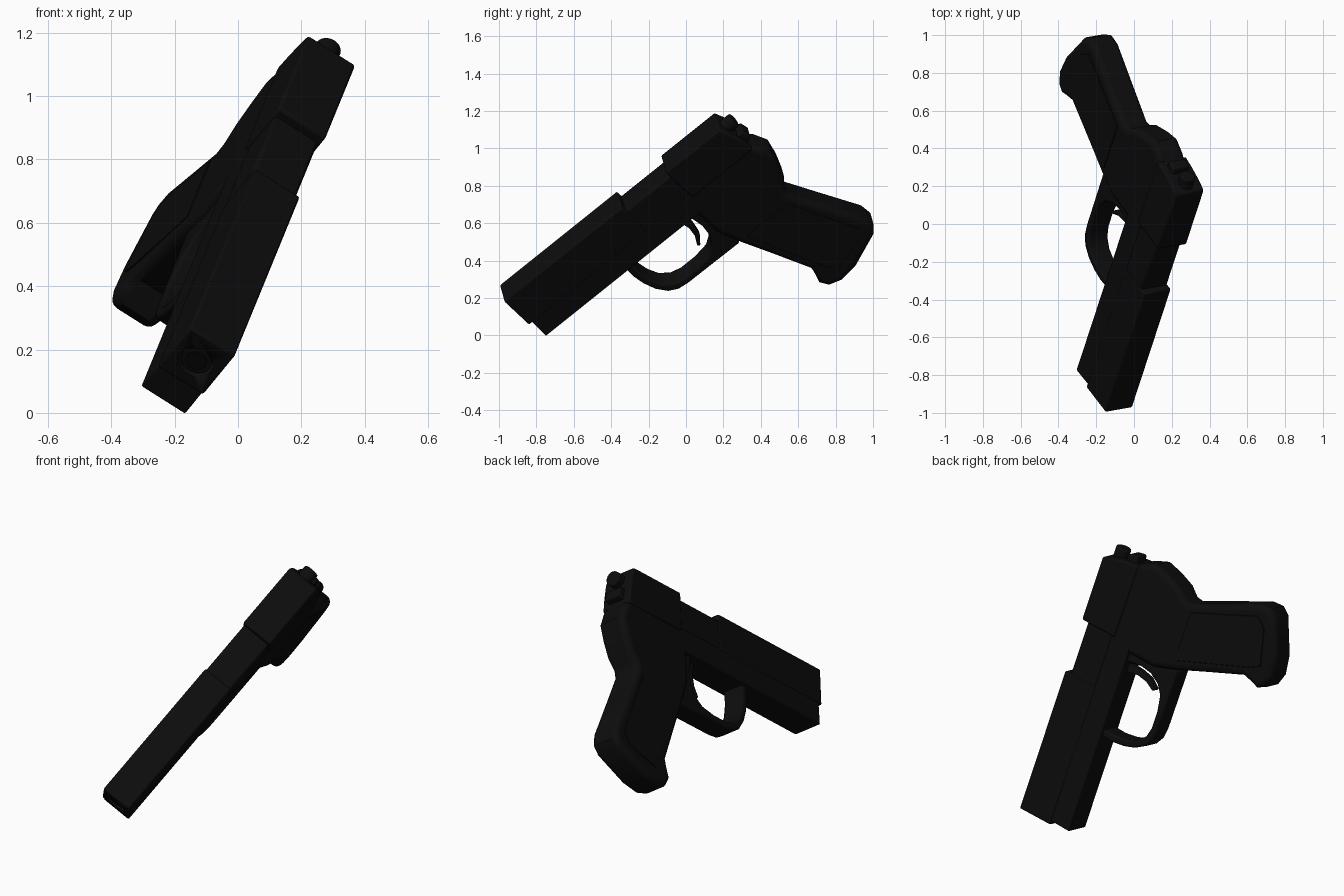
import bpy, bmesh, math
from mathutils import Matrix, Vector

if "Cube" in bpy.data.objects:
    bpy.data.objects.remove(bpy.data.objects["Cube"])

# Local axes: X = width, Y = backward along the barrel, Z = up; tilted into place
B = Vector((0.248, 0.756, 0.605)).normalized()
S = Vector((0.837, 0.149, -0.528))
S = (S - B * S.dot(B)).normalized()
U = S.cross(B)
POSE = Matrix((S, B, U)).transposed().to_4x4()
POSE.translation = Vector((-0.08, -0.985, 0.225))


def material(name, v):
    m = bpy.data.materials.new(name)
    m.diffuse_color = (v, v, v, 1)
    m.use_nodes = True
    m.node_tree.nodes["Principled BSDF"].inputs["Base Color"].default_value = m.diffuse_color
    return m


black = material("matte_black", 0.004)
dark = material("bore_black", 0.0025)


def finish(bm, name, mat, bevel=0.0, segments=2):
    bmesh.ops.recalc_face_normals(bm, faces=bm.faces)
    me = bpy.data.meshes.new(name)
    bm.to_mesh(me)
    bm.free()
    ob = bpy.data.objects.new(name, me)
    bpy.context.collection.objects.link(ob)
    ob.matrix_world = POSE
    me.materials.append(mat)
    if bevel:
        mod = ob.modifiers.new("bevel", "BEVEL")
        mod.width = bevel
        mod.segments = segments
        mod.limit_method = "ANGLE"
        mod.angle_limit = math.radians(55)
    bpy.context.view_layer.objects.active = ob
    ob.select_set(True)
    bpy.ops.object.shade_smooth_by_angle(angle=math.radians(35))
    ob.select_set(False)
    return ob


def plate(name, pts, half, bevel=0.0, segments=2, mat=black, x=0.0):
    """Side profile of (back, up) points extruded across the width."""
    bm = bmesh.new()
    f = bm.faces.new([bm.verts.new((x - half, b, u)) for b, u in pts])
    ext = bmesh.ops.extrude_face_region(bm, geom=[f])["geom"]
    bmesh.ops.translate(bm, vec=(2 * half, 0, 0),
                        verts=[v for v in ext if isinstance(v, bmesh.types.BMVert)])
    return finish(bm, name, mat, bevel, segments)


def rod(name, b0, b1, u, r, mat=black, bevel=0.0):
    """Cylinder lying along the barrel."""
    bm = bmesh.new()
    m = Matrix.Translation((0, (b0 + b1) / 2, u)) @ Matrix.Rotation(math.pi / 2, 4, "X")
    bmesh.ops.create_cone(bm, cap_ends=True, segments=32, radius1=r, radius2=r,
                          depth=b1 - b0, matrix=m)
    return finish(bm, name, mat, bevel)


# Slide: front shroud, lowered ejection section, rear block
shroud = plate("slide_front", [(0, 0), (0.83, 0), (0.83, -0.21), (0, -0.21)], 0.085, 0.008)
plate("slide_middle", [(0.80, -0.036), (1.16, -0.036), (1.16, -0.21), (0.80, -0.21)], 0.082, 0.012)
plate("slide_rear", [(1.14, 0), (1.52, 0), (1.54, -0.055), (1.56, -0.15), (1.57, -0.225),
                     (1.14, -0.225)], 0.09, 0.01)

# Bore cut into the shroud, with the barrel inside
cutter = rod("bore_cutter", -0.05, 0.25, -0.11, 0.058, dark)
cutter.hide_render = True
cutter.hide_viewport = True
cut = shroud.modifiers.new("bore", "BOOLEAN")
cut.object = cutter
cut.solver = "EXACT"
barrel = rod("barrel", 0.01, 0.26, -0.11, 0.05)
bore = rod("barrel_hole", 0.005, 0.012, -0.11, 0.034, dark)

# Frame under the slide
plate("frame", [(0.022, -0.20), (1.56, -0.20), (1.56, -0.33), (0.018, -0.33)], 0.083, 0.006)

# Grip with back tang and flared toe
plate("grip", [(1.09, -0.2), (1.09, -0.5), (1.14, -0.645), (1.2, -0.79), (1.3, -1.04),
               (1.288, -1.09), (1.272, -1.14), (1.30, -1.19), (1.37, -1.215), (1.48, -1.2),
               (1.68, -1.115), (1.715, -1.07), (1.71, -1.0), (1.6, -0.77), (1.515, -0.59),
               (1.52, -0.55), (1.565, -0.5), (1.6, -0.41), (1.622, -0.32), (1.59, -0.24),
               (1.56, -0.2)], 0.083, 0.032, 4)

# Grip side panels
for side, x in (("right", 0.083), ("left", -0.083)):
    plate("grip_panel_" + side, [(1.19, -0.62), (1.48, -0.62), (1.65, -1.02), (1.6, -1.08),
                                 (1.4, -1.13), (1.36, -1.06)], 0.004, 0.002, 1, x=x)

# Trigger guard loop
plate("trigger_guard", [(0.59, -0.31), (0.587, -0.40), (0.597, -0.47), (0.62, -0.54),
                        (0.66, -0.6), (0.71, -0.63), (0.77, -0.638), (1.13, -0.642),
                        (1.2, -0.5), (1.15, -0.31), (1.04, -0.31), (1.055, -0.42),
                        (1.045, -0.49), (1.01, -0.55), (0.96, -0.585), (0.87, -0.6),
                        (0.77, -0.6), (0.71, -0.583), (0.665, -0.54), (0.64, -0.48),
                        (0.627, -0.40), (0.63, -0.31)], 0.062, 0.01)

# Curved trigger
plate("trigger", [(0.97, -0.32), (0.985, -0.40), (0.975, -0.46), (0.945, -0.515),
                  (0.958, -0.525), (1.0, -0.47), (1.015, -0.40), (1.02, -0.32)], 0.025, 0.006)

# Rear knob and the small catch below it
rod("rear_knob", 1.50, 1.592, -0.06, 0.042, bevel=0.008)
plate("rear_catch", [(1.5, -0.12), (1.59, -0.125), (1.6, -0.18), (1.5, -0.21)], 0.05, 0.008)
